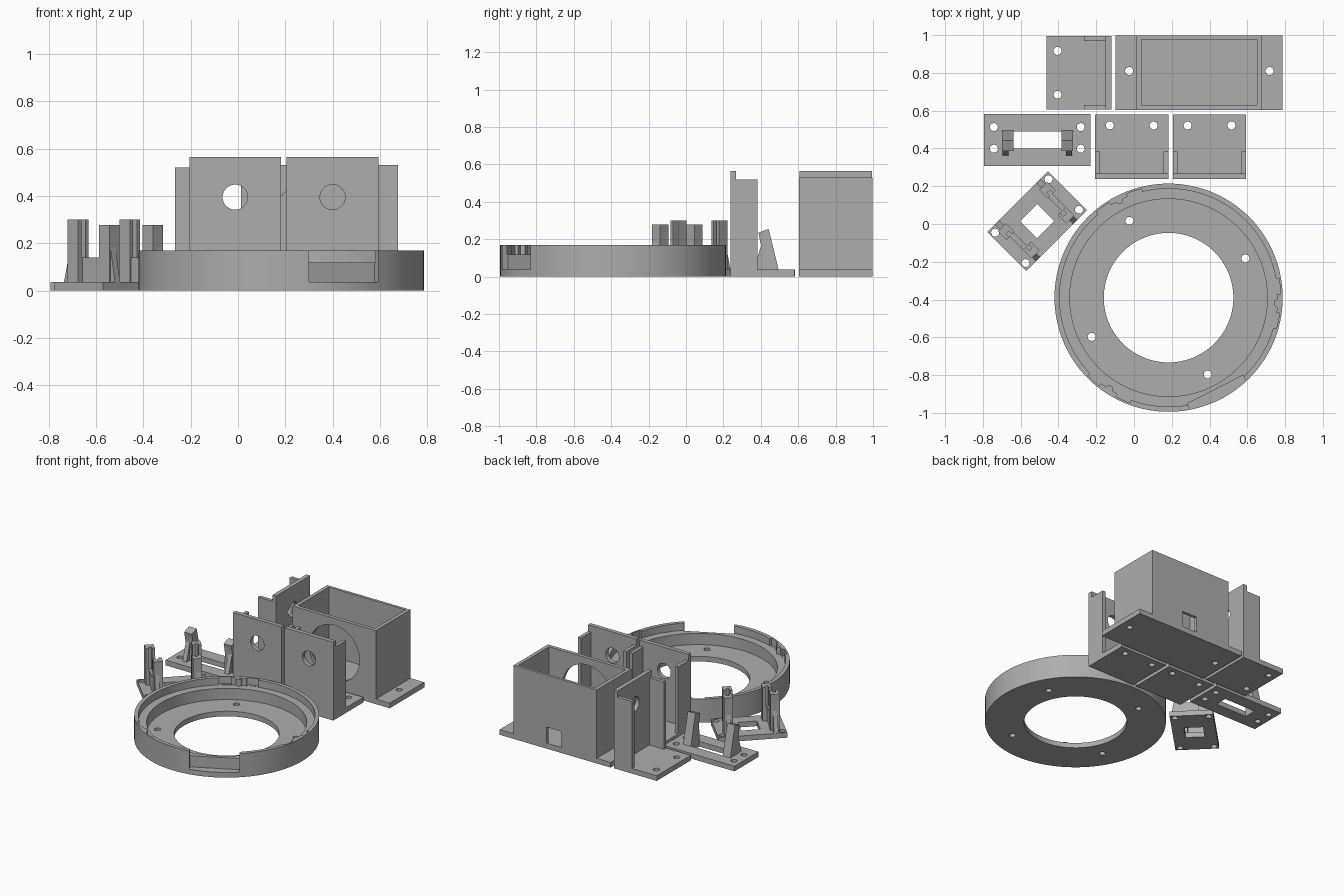
import bpy, bmesh
from math import sin, cos, pi, radians
from mathutils import Matrix

cube = bpy.data.objects.get("Cube")
if cube:
    bpy.data.objects.remove(cube, do_unlink=True)

grey = bpy.data.materials.new("plain grey")
grey.use_nodes = True
grey.diffuse_color = (0.42, 0.42, 0.42, 1)
grey.node_tree.nodes["Principled BSDF"].inputs["Base Color"].default_value = (0.42, 0.42, 0.42, 1)

BASE = 0.037   # thickness of every base plate
HOLE = 0.021   # screw hole radius


def prism(bm, pts, axis, a, b):
    """Extrude a 2D outline along an axis from a to b."""
    place = {'x': lambda p, q, t: (t, p, q),
             'y': lambda p, q, t: (p, t, q),
             'z': lambda p, q, t: (p, q, t)}[axis]
    low = [bm.verts.new(place(p, q, a)) for p, q in pts]
    high = [bm.verts.new(place(p, q, b)) for p, q in pts]
    bm.faces.new(low)
    bm.faces.new(high)
    n = len(pts)
    for i in range(n):
        j = (i + 1) % n
        bm.faces.new((low[i], low[j], high[j], high[i]))


def box(x0, x1, y0, y1, z0, z1):
    return ([(x0, y0), (x1, y0), (x1, y1), (x0, y1)], 'z', z0, z1)


def disc(p, q, r, axis, a, b, n=32):
    return ([(p + r * cos(2 * pi * i / n), q + r * sin(2 * pi * i / n)) for i in range(n)], axis, a, b)


def screw(x, y):
    return disc(x, y, HOLE, 'z', -0.1, 0.1)


def finish(name, bm, matrix):
    bmesh.ops.recalc_face_normals(bm, faces=bm.faces)
    mesh = bpy.data.meshes.new(name)
    bm.to_mesh(mesh)
    bm.free()
    mesh.materials.append(grey)
    obj = bpy.data.objects.new(name, mesh)
    bpy.context.collection.objects.link(obj)
    obj.matrix_world = matrix
    return obj


def part(name, solids, cuts=(), matrix=Matrix(), bm=None):
    """Build solids, cut pieces out of them and shade the result."""
    bm = bm or bmesh.new()
    for s in solids:
        prism(bm, *s)
    obj = finish(name, bm, matrix)
    bpy.context.view_layer.objects.active = obj
    if cuts:
        cm = bmesh.new()
        for c in cuts:
            prism(cm, *c)
        cutter = finish("cutter", cm, matrix)
        cutter.hide_render = True
        mod = obj.modifiers.new("cut", 'BOOLEAN')
        mod.operation, mod.solver, mod.object = 'DIFFERENCE', 'EXACT', cutter
        bpy.context.view_layer.update()
        bpy.ops.object.modifier_apply(modifier=mod.name)
        bpy.data.objects.remove(cutter, do_unlink=True)
    bpy.ops.object.select_all(action='DESELECT')
    obj.select_set(True)
    bpy.ops.object.shade_smooth_by_angle(angle=radians(30))
    return obj


# Round housing: stepped ring turned from a profile
ring_at = Matrix.Translation((0.183, -0.39, 0)) @ Matrix.Rotation(radians(27), 4, 'Z')
LEDGE, TOP = 0.118, 0.17
profile = [(0.343, 0), (0.604, 0), (0.604, TOP), (0.577, TOP),
           (0.577, LEDGE), (0.523, LEDGE), (0.523, BASE), (0.343, BASE)]
bm = bmesh.new()
SEG = 120
rows = [[bm.verts.new((r * cos(2 * pi * i / SEG), r * sin(2 * pi * i / SEG), z)) for r, z in profile]
        for i in range(SEG)]
for i in range(SEG):
    a, b = rows[i], rows[(i + 1) % SEG]
    for k in range(len(profile)):
        m = (k + 1) % len(profile)
        bm.faces.new((a[k], b[k], b[m], a[m]))


def arc_slot(start, end):
    angles = [radians(start + (end - start) * i / 4) for i in range(5)]
    outer = [(0.593 * cos(t), 0.593 * sin(t)) for t in angles]
    inner = [(0.56 * cos(t), 0.56 * sin(t)) for t in reversed(angles)]
    return (outer + inner, 'z', LEDGE + 0.001, 0.3)


cuts = [screw(0.457 * cos(k * pi / 2), 0.457 * sin(k * pi / 2)) for k in range(4)]
cuts.append(box(-0.165, 0.165, -0.7, -0.545, BASE, 0.3))
for mid in (90, 210, 330):
    cuts += [arc_slot(mid + 5, mid + 13), arc_slot(mid - 13, mid - 5)]
part("ring_housing", [], cuts, ring_at, bm)

# Locating bumps inside the rim
part("rim_bumps", [disc(0.578 * cos(radians(a)), 0.578 * sin(radians(a)), 0.02, 'z', LEDGE - 0.01, TOP - 0.002, 24)
                   for a in (90, 210, 330)], matrix=ring_at)

# Open box with flanged base, round front opening and small rear window
X0, X1, Y0, Y1, H = 0.013, 0.677, 0.604, 0.998, 0.53
part("box_base", [box(-0.098, 0.787, Y0, Y1, 0, BASE)], [screw(-0.026, 0.81), screw(0.718, 0.81)])
part("box_shell", [box(X0, X1, Y0, Y1, BASE, H)],
     [box(X0 + 0.026, X1 - 0.026, Y0 + 0.026, Y1 - 0.02, BASE - 0.02, 1)])
shell = bpy.data.objects["box_shell"]
bm = bmesh.new()
bm.from_mesh(shell.data)
bpy.data.objects.remove(shell, do_unlink=True)
part("box_walls", [], [disc(0.345, 0.28, 0.2, 'y', 0.5, 0.7, 64), box(0.293, 0.413, 0.9, 1.1, BASE + 0.003, 0.155)], bm=bm)


# Three upright brackets: base, wall with round hole, side ribs
def upright(name, x, y, turn=0):
    at = Matrix.Translation((x, y, 0)) @ Matrix.Rotation(turn, 4, 'Z')
    w, d = 0.194, 0.343
    part(name + "_base", [box(-w, w, 0, d, 0, BASE)], [screw(-0.116, 0.285), screw(0.116, 0.285)], at)
    part(name + "_wall", [box(-w, w, 0, 0.03, BASE, 0.565)], [disc(0, 0.395, 0.053, 'y', -0.1, 0.1, 48)], at)
    part(name + "_ribs", [box(-w, -w + 0.025, 0.03, 0.146, BASE, 0.52),
                          box(w - 0.025, w, 0.03, 0.146, BASE, 0.52)], matrix=at)


upright("left_bracket", 0.4, 0.237)
upright("middle_bracket", -0.012, 0.237)
upright("rear_bracket", -0.12, 0.8, pi / 2)

# Slotted holder with two leaning hooked posts
slot_at = Matrix.Translation((-0.512, 0.445, 0))
part("slot_base", [box(-0.282, 0.282, -0.137, 0.137, 0, BASE)],
     [box(-0.127, 0.127, -0.046, 0.044, -0.1, 0.1)]
     + [screw(sx * 0.23, sy * 0.057 + 0.011) for sx in (-1, 1) for sy in (-1, 1)], slot_at)
lean = [(-0.048, BASE), (0.05, BASE), (-0.003, 0.255), (-0.058, 0.235), (-0.045, 0.17)]
brace = [(-0.083, BASE), (-0.04, BASE), (-0.04, 0.18)]
for side, s in (("left", 1), ("right", -1)):
    part(side + "_slot_post", [(lean, 'x', *sorted((s * 0.127, s * 0.188))),
                               (brace, 'x', *sorted((s * 0.152, s * 0.184)))], matrix=slot_at)

# Square-window holder, turned diagonally, with grooved post pairs
clip_at = Matrix.Translation((-0.513, 0.015, 0)) @ Matrix.Rotation(pi / 4, 4, 'Z')
part("clip_base", [box(-0.228, 0.228, -0.146, 0.146, 0, BASE)],
     [box(-0.064, 0.064, -0.064, 0.064, -0.1, 0.1)]
     + [screw(sx * 0.2, sy * 0.114) for sx in (-1, 1) for sy in (-1, 1)], clip_at)
for side, s in (("back", 1), ("front", -1)):
    def span(a, b):
        return sorted((s * a, s * b))
    part(side + "_tall_post", [box(*span(0.125, 0.185), 0.045, 0.108, BASE, 0.3)],
         [box(*span(0.143, 0.165), 0.02, 0.07, 0.14, 0.4)], clip_at)
    part(side + "_short_post", [box(*span(0.1, 0.16), -0.118, -0.055, BASE, 0.278)],
         [box(*span(0.118, 0.14), -0.08, -0.03, 0.14, 0.4)], clip_at)
    part(side + "_low_wall", [box(*span(0.13, 0.16), -0.055, 0.045, BASE, 0.14)], matrix=clip_at)
    part(side + "_braces", [([(0.145, BASE), (0.108, BASE), (0.108, 0.18)], 'x', *span(0.14, 0.17)),
                            ([(-0.145, BASE), (-0.118, BASE), (-0.118, 0.18)], 'x', *span(0.125, 0.155))],
         matrix=clip_at)
